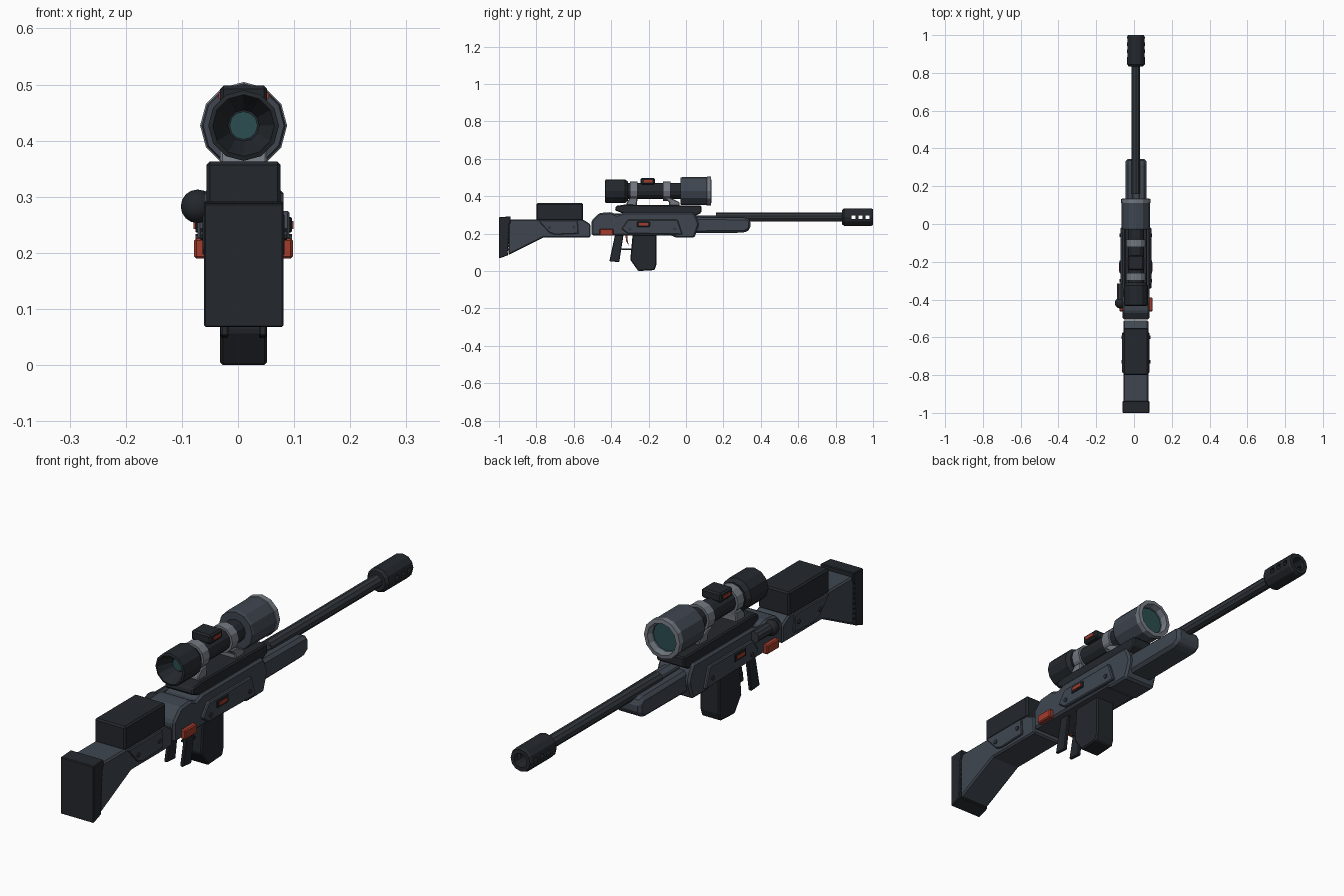
import bpy, bmesh, math
from mathutils import Matrix

CX = 0.01  # symmetry plane of the rifle


def mat(name, r, g, b):
    m = bpy.data.materials.new(name)
    m.diffuse_color = (r, g, b, 1)
    return m


BODY = mat("body_grey", 0.05, 0.062, 0.08)
DARK = mat("dark_grey", 0.017, 0.021, 0.026)
STEEL = mat("steel", 0.032, 0.038, 0.046)
LIGHT = mat("light_grey", 0.17, 0.19, 0.22)
RED = mat("red", 0.36, 0.045, 0.025)
GLASS = mat("glass", 0.025, 0.075, 0.08)


def finish(name, bm, m, bevel=0):
    bmesh.ops.recalc_face_normals(bm, faces=bm.faces)
    me = bpy.data.meshes.new(name)
    bm.to_mesh(me)
    bm.free()
    me.materials.append(m)
    ob = bpy.data.objects.new(name, me)
    bpy.context.collection.objects.link(ob)
    if bevel:
        b = ob.modifiers.new("bevel", 'BEVEL')
        b.width, b.segments, b.limit_method = bevel, 1, 'ANGLE'
    return ob


def prism(name, pts, x0, x1, m, bevel=0):
    """Side profile of (y, z) points extruded from x0 to x1."""
    bm = bmesh.new()
    f = bm.faces.new([bm.verts.new((x0, y, z)) for y, z in pts])
    ext = bmesh.ops.extrude_face_region(bm, geom=[f])["geom"]
    bmesh.ops.translate(bm, vec=(x1 - x0, 0, 0),
                        verts=[v for v in ext if isinstance(v, bmesh.types.BMVert)])
    return finish(name, bm, m, bevel)


def box(name, x, y, z, m, bevel=0):
    return prism(name, [(y[0], z[0]), (y[1], z[0]), (y[1], z[1]), (y[0], z[1])],
                 x[0], x[1], m, bevel)


def sides(name, pts, off0, off1, m, bevel=0):
    """The same plate on the left and right side."""
    for s, tag in ((-1, "left"), (1, "right")):
        prism(f"{name}_{tag}", pts, CX + s * off0, CX + s * off1, m, bevel)


def lathe(name, prof, z, m, n=12, x=CX):
    """(radius, y) profile turned round the y axis, closed on the axis."""
    bm = bmesh.new()
    vs = [bm.verts.new((r, y, 0)) for r, y in prof]
    es = [bm.edges.new(p) for p in zip(vs, vs[1:])]
    bmesh.ops.spin(bm, geom=vs + es, cent=(0, 0, 0), axis=(0, 1, 0),
                   angle=2 * math.pi, steps=n, use_merge=True)
    bmesh.ops.remove_doubles(bm, verts=bm.verts, dist=1e-5)
    bmesh.ops.rotate(bm, verts=bm.verts, matrix=Matrix.Rotation(math.pi / 2, 3, 'Y'))
    bmesh.ops.translate(bm, verts=bm.verts, vec=(x, 0, z))
    return finish(name, bm, m)


def tube(name, r, y0, y1, z, m, n=12, x=CX):
    return lathe(name, [(0, y0), (r, y0), (r, y1), (0, y1)], z, m, n, x)


# Stock and butt pad with a ribbed front edge
prism("stock", [(-0.95, 0.275), (-0.55, 0.275), (-0.51, 0.25), (-0.51, 0.18), (-0.76, 0.18),
                (-0.95, 0.085)], CX - 0.066, CX + 0.066, BODY, 0.006)
ribs = []
for i in range(8):
    z = 0.255 - i * 0.02
    ribs += [(-0.94 - i * 0.001, z), (-0.947 - i * 0.001, z - 0.01)]
prism("butt_pad", [(-1, 0.067), (-1, 0.288), (-0.938, 0.292), (-0.938, 0.265)] + ribs
      + [(-0.95, 0.085)], CX - 0.071, CX + 0.071, DARK, 0.003)
box("cheek_rest", (CX - 0.066, CX + 0.066), (-0.8, -0.55), (0.27, 0.363), DARK, 0.006)
sides("stock_panel", [(-0.79, 0.27), (-0.58, 0.27), (-0.575, 0.2), (-0.7, 0.195), (-0.73, 0.205)],
      0.06, 0.073, BODY, 0.003)

# Receiver
prism("receiver", [(-0.505, 0.19), (-0.505, 0.27), (-0.465, 0.31), (-0.40, 0.315), (-0.37, 0.30),
                   (-0.33, 0.313), (0.04, 0.313), (0.058, 0.285), (0.07, 0.25), (0.045, 0.178),
                   (-0.05, 0.178), (-0.08, 0.19)], CX - 0.071, CX + 0.071, BODY, 0.008)
prism("scope_rail", [(-0.38, 0.325), (-0.375, 0.348), (-0.33, 0.355), (0.082, 0.35), (0.082, 0.312),
                     (0.05, 0.295), (-0.33, 0.305)], CX - 0.06, CX + 0.06, DARK, 0.005)
sides("receiver_panel", [(-0.31, 0.275), (-0.045, 0.275), (-0.018, 0.195), (-0.31, 0.2),
                         (-0.345, 0.225)], 0.06, 0.082, BODY, 0.004)
sides("indicator_frame", [(-0.262, 0.236), (-0.262, 0.264), (-0.193, 0.264), (-0.193, 0.236)],
      0.07, 0.086, DARK, 0.002)
sides("indicator", [(-0.252, 0.243), (-0.252, 0.257), (-0.203, 0.257), (-0.203, 0.243)],
      0.07, 0.089, RED)
sides("red_switch", [(-0.462, 0.19), (-0.462, 0.226), (-0.388, 0.226), (-0.388, 0.19)],
      0.065, 0.088, RED, 0.004)

# Screws on the side panels
for i, (y, z, d) in enumerate(((-0.73, 0.232, 0.077), (-0.6, 0.235, 0.077),
                               (-0.3, 0.225, 0.086), (-0.06, 0.225, 0.086))):
    hexa = [(y + 0.009 * math.cos(k * math.pi / 4), z + 0.009 * math.sin(k * math.pi / 4))
            for k in range(8)]
    sides(f"screw_{i + 1}", hexa, 0.06, d, STEEL)

# Bolt handle on the left side
tube("bolt_arm", 0.022, -0.42, -0.315, 0.285, STEEL, 10, -0.07)
bm = bmesh.new()
bmesh.ops.create_uvsphere(bm, u_segments=12, v_segments=8, radius=0.03)
bmesh.ops.translate(bm, verts=bm.verts, vec=(-0.072, -0.418, 0.283))
knob = finish("bolt_knob", bm, DARK)
knob.data.shade_smooth()

# Grip plates, trigger parts and magazine
sides("grip_plate", [(-0.378, 0.2), (-0.333, 0.2), (-0.357, 0.048), (-0.41, 0.052)],
      0.027, 0.041, DARK, 0.003)
box("trigger_guard", (CX - 0.012, CX + 0.012), (-0.345, -0.28), (0.112, 0.12), DARK)
prism("trigger", [(-0.325, 0.2), (-0.312, 0.2), (-0.312, 0.165), (-0.305, 0.135), (-0.32, 0.16)],
      CX - 0.006, CX + 0.006, RED)
prism("magazine", [(-0.285, 0.2), (-0.158, 0.2), (-0.158, 0.035), (-0.168, 0.005), (-0.255, 0.0),
                   (-0.298, 0.06)], CX - 0.042, CX + 0.042, DARK, 0.005)

# Forend and barrel
prism("forend", [(0.04, 0.203), (0.04, 0.288), (0.325, 0.285), (0.345, 0.272), (0.345, 0.225),
                 (0.315, 0.205)], CX - 0.055, CX + 0.055, BODY, 0.016)
box("barrel_channel", (CX - 0.02, CX + 0.02), (0.05, 0.2), (0.27, 0.298), BODY, 0.004)
tube("barrel", 0.024, 0.16, 0.86, 0.288, STEEL, 10)

# Muzzle brake with side ports
brake = lathe("muzzle_brake", [(0, 0.835), (0.038, 0.835), (0.047, 0.845), (0.047, 0.99),
                               (0.042, 1.0), (0.027, 1.0), (0.027, 0.87), (0, 0.87)], 0.288, DARK)
for i in range(3):
    y = 0.885 + i * 0.038
    port = box(f"port_cutter_{i + 1}", (CX - 0.1, CX + 0.1), (y, y + 0.02), (0.278, 0.298), DARK)
    port.hide_render = True
    port.hide_set(True)
    cut = brake.modifiers.new("port", 'BOOLEAN')
    cut.operation, cut.object, cut.solver = 'DIFFERENCE', port, 'EXACT'

# Scope
SZ = 0.427
tube("scope_tube", 0.043, -0.34, 0.0, SZ, DARK)
lathe("scope_eyepiece", [(0, -0.31), (0.05, -0.31), (0.063, -0.325), (0.063, -0.43), (0.055, -0.433),
                         (0.04, -0.40), (0.028, -0.375), (0, -0.375)], SZ, DARK)
tube("eyepiece_lens", 0.025, -0.379, -0.37, SZ, GLASS)
lathe("scope_objective", [(0, -0.03), (0.072, -0.03), (0.075, -0.02), (0.075, 0.12), (0.06, 0.12),
                          (0.05, 0.09), (0, 0.09)], SZ, BODY)
lathe("objective_rim", [(0.06, 0.1), (0.0775, 0.112), (0.0775, 0.133), (0.062, 0.135),
                        (0.056, 0.105), (0.06, 0.1)], SZ, LIGHT)
tube("objective_lens", 0.056, 0.088, 0.106, SZ, GLASS)

# Scope mounts
for tag, y, f in (("rear", -0.279, -0.29), ("front", -0.102, -0.062)):
    tube(f"scope_ring_{tag}", 0.052, y - 0.02, y + 0.02, SZ, LIGHT)
    prism(f"mount_foot_{tag}", [(f - 0.028, 0.348), (f + 0.028, 0.348), (f + 0.028, 0.368),
                                (y + 0.018, 0.392), (y - 0.018, 0.392), (f - 0.028, 0.368)],
          CX - 0.042, CX + 0.042, LIGHT, 0.004)

# Adjustment turret on top of the scope
box("turret", (CX - 0.042, CX + 0.042), (-0.243, -0.167), (0.462, 0.498), DARK, 0.006)
sides("turret_light", [(-0.225, 0.474), (-0.225, 0.486), (-0.18, 0.486), (-0.18, 0.474)],
      0.035, 0.045, RED)
